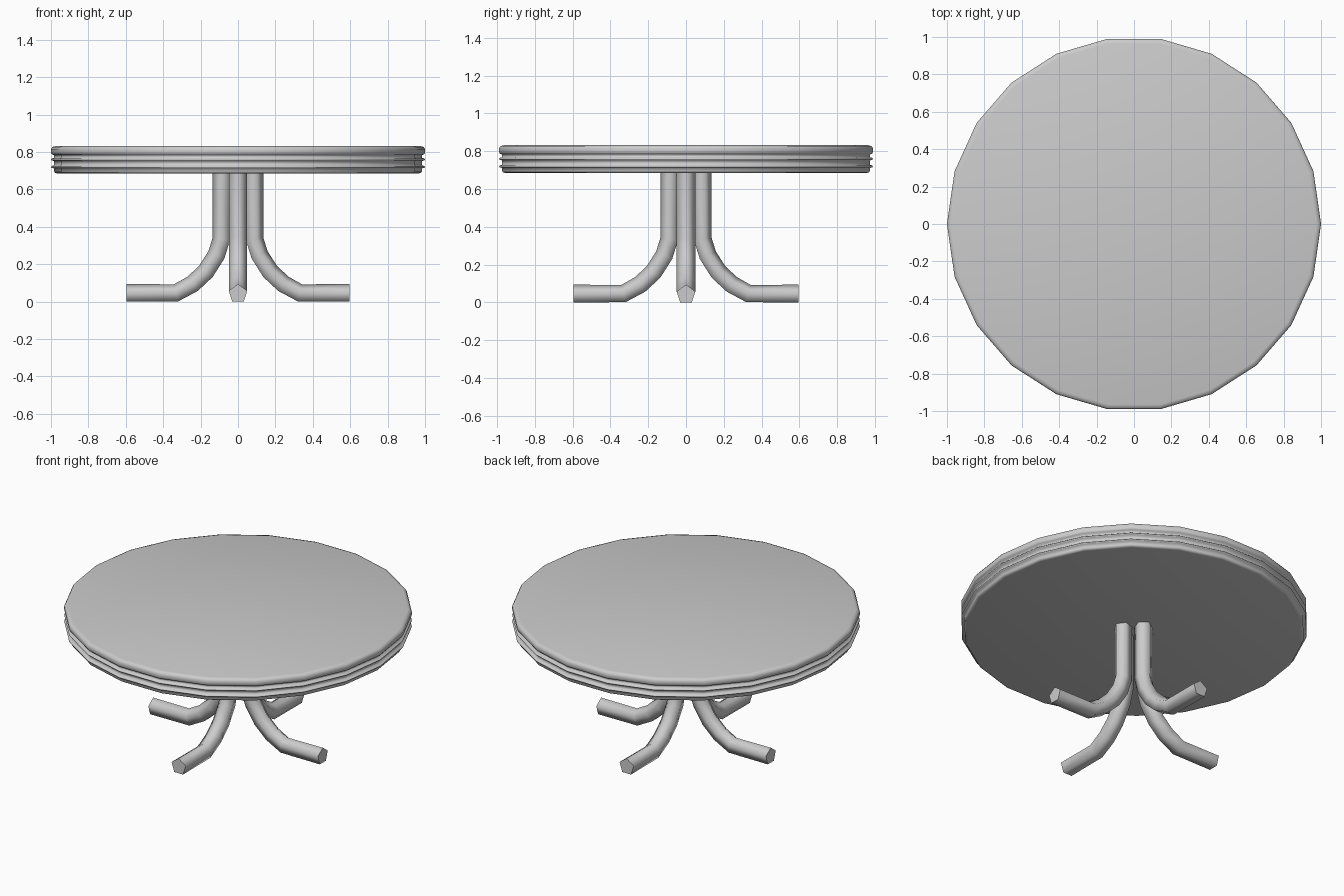
import bpy, bmesh
from math import sin, cos, pi, radians
from mathutils import Vector

if "Cube" in bpy.data.objects:
    bpy.data.objects.remove(bpy.data.objects["Cube"])


def make_object(name, rings, flat_caps):
    """Join rings of equal length with quads and close both ends."""
    bm = bmesh.new()
    loops = [[bm.verts.new(p) for p in ring] for ring in rings]
    n = len(loops[0])
    for a, b in zip(loops, loops[1:]):
        for i in range(n):
            j = (i + 1) % n
            bm.faces.new((a[i], a[j], b[j], b[i])).smooth = True
    for loop in (loops[0], loops[-1]):
        bm.faces.new(loop).smooth = not flat_caps
    bmesh.ops.recalc_face_normals(bm, faces=bm.faces[:])
    mesh = bpy.data.meshes.new(name)
    bm.to_mesh(mesh)
    bm.free()
    obj = bpy.data.objects.new(name, mesh)
    bpy.context.collection.objects.link(obj)
    return obj


# Round top: 22 sides, edge profile (radius, height) with two thin ridges
SIDES = 22
profile = [(0.965, 0.685), (0.978, 0.688), (0.983, 0.697), (0.983, 0.712),
           (0.996, 0.715), (1.0, 0.72), (0.996, 0.725), (0.983, 0.729),
           (0.983, 0.751), (0.996, 0.755), (1.0, 0.76), (0.996, 0.765),
           (0.983, 0.769), (0.983, 0.783), (0.995, 0.787), (1.0, 0.795),
           (1.0, 0.815), (0.993, 0.827), (0.975, 0.832)]
rings = [[(r * cos(2 * pi * i / SIDES), r * sin(2 * pi * i / SIDES), z)
          for i in range(SIDES)] for r, z in profile]
make_object("table_top", rings, False)

# Four bent legs: pentagon section swept along a path in the xz plane
path = [Vector((x, 0, z)) for x, z in
        [(0.084, 0.69), (0.084, 0.335), (0.111, 0.248), (0.168, 0.158),
         (0.24, 0.091), (0.33, 0.042), (0.595, 0.042)]]
R = 0.052
leg_rings = []
for i, p in enumerate(path):
    d_in = (p - path[max(i - 1, 0)]).normalized()
    d_out = (path[min(i + 1, len(path) - 1)] - p).normalized()
    t = (d_in + d_out).normalized()
    up = Vector((-t.z, 0, t.x))
    side = Vector((0, 1, 0))
    leg_rings.append([p + R * (up * cos(2 * pi * k / 5) + side * sin(2 * pi * k / 5))
                      for k in range(5)])
for name, angle in (("right_leg", 0), ("back_leg", 90), ("left_leg", 180), ("front_leg", 270)):
    leg = make_object(name, leg_rings, True)
    leg.rotation_euler.z = radians(angle)
